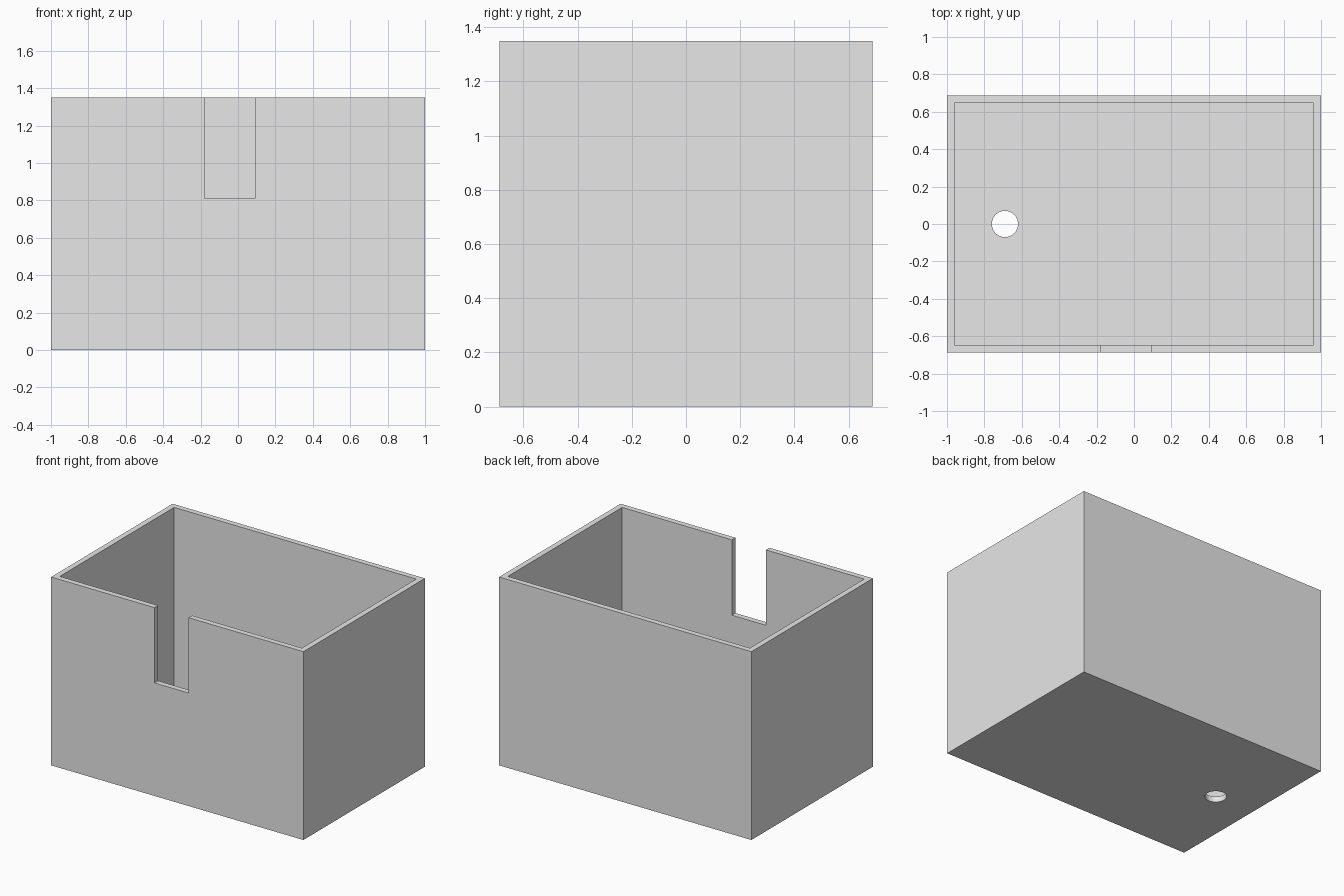
import bpy

if "Cube" in bpy.data.objects:
    bpy.data.objects.remove(bpy.data.objects["Cube"], do_unlink=True)

WIDTH, DEPTH, HEIGHT = 2.0, 1.375, 1.35
WALL, FLOOR = 0.04, 0.04

grey = bpy.data.materials.new("light_grey")
grey.use_nodes = True
grey.diffuse_color = (0.8, 0.8, 0.8, 1)
grey.node_tree.nodes["Principled BSDF"].inputs["Base Color"].default_value = (0.8, 0.8, 0.8, 1)


def box(name, low, high):
    """Axis-aligned box between two corners."""
    centre = [(a + b) / 2 for a, b in zip(low, high)]
    bpy.ops.mesh.primitive_cube_add(size=1, location=centre)
    obj = bpy.context.object
    obj.name = name
    obj.scale = [b - a for a, b in zip(low, high)]
    bpy.ops.object.transform_apply(location=True, rotation=False, scale=True)
    obj.data.materials.append(grey)
    return obj


def cut(target, cutter):
    """Subtract the cutter from the target, then discard it."""
    mod = target.modifiers.new("cut", 'BOOLEAN')
    mod.operation = 'DIFFERENCE'
    mod.solver = 'EXACT'
    mod.object = cutter
    bpy.context.view_layer.objects.active = target
    bpy.ops.object.modifier_apply(modifier=mod.name)
    bpy.data.objects.remove(cutter, do_unlink=True)


# Open-topped box
x, y = WIDTH / 2, DEPTH / 2
shell = box("open_box", (-x, -y, 0), (x, y, HEIGHT))
cut(shell, box("cavity", (WALL - x, WALL - y, FLOOR), (x - WALL, y - WALL, HEIGHT + 0.2)))

# Slot in the front wall
cut(shell, box("front_slot", (-0.18, -y - 0.1, 0.81), (0.09, -y + 0.2, HEIGHT + 0.2)))

# Round drain hole in the floor
bpy.ops.mesh.primitive_cylinder_add(vertices=48, radius=0.07, depth=0.3, location=(-0.69, 0, 0))
drain = bpy.context.object
drain.name = "drain_hole"
drain.data.materials.append(grey)
cut(shell, drain)

# Smooth the hole wall, keep box edges sharp
bpy.ops.object.select_all(action='DESELECT')
shell.select_set(True)
bpy.context.view_layer.objects.active = shell
bpy.ops.object.shade_smooth_by_angle()
